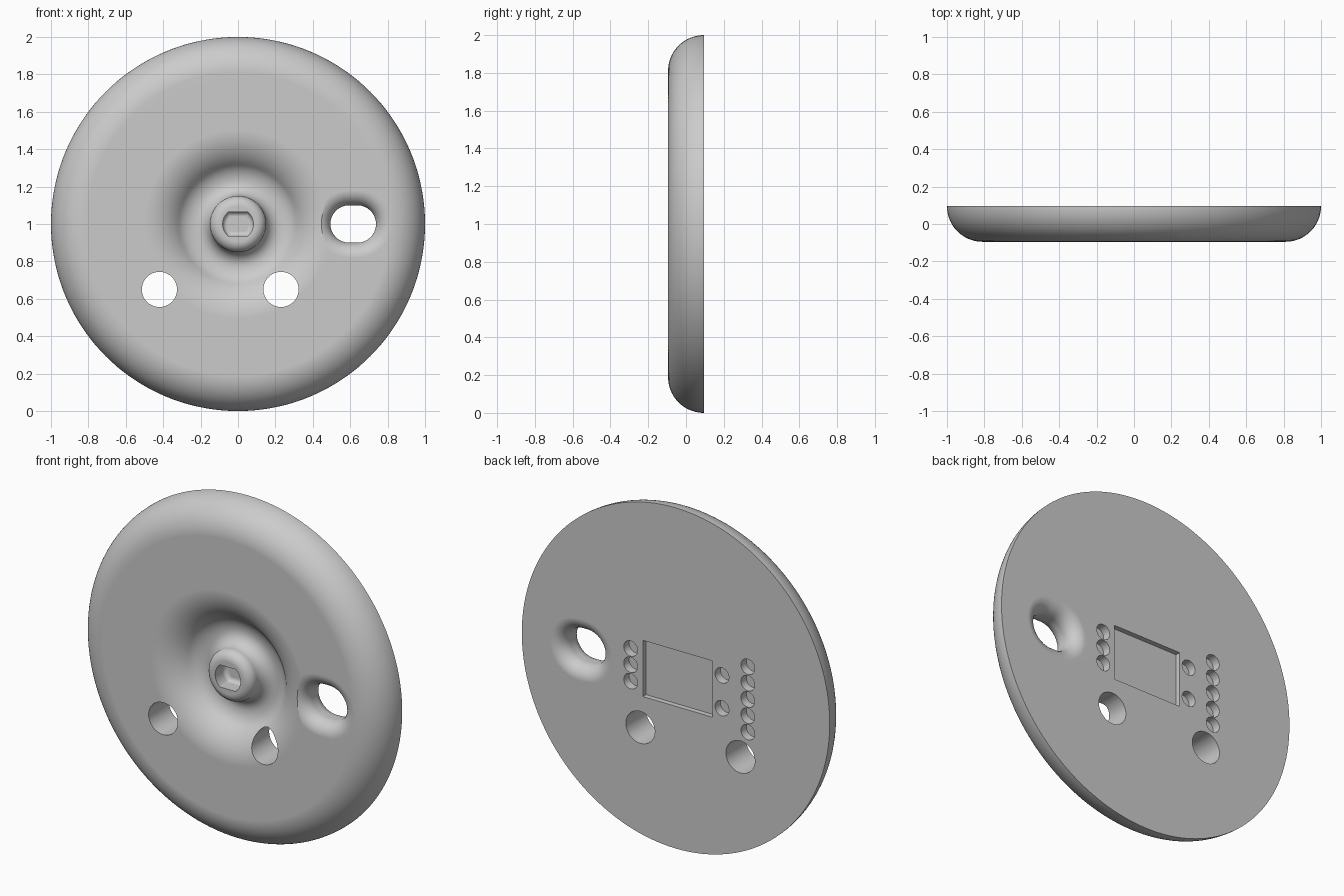
import bpy
import bmesh
import math
from mathutils import Matrix, Vector

if "Cube" in bpy.data.objects:
    bpy.data.objects.remove(bpy.data.objects["Cube"], do_unlink=True)

FRONT, BACK = -0.095, 0.095
CENTRE_Z = 1.0

grey = bpy.data.materials.new("plain grey")
grey.use_nodes = True
grey.diffuse_color = (0.6, 0.6, 0.6, 1)
grey.node_tree.nodes["Principled BSDF"].inputs["Base Color"].default_value = (0.6, 0.6, 0.6, 1)


def make_object(name, bm):
    bmesh.ops.recalc_face_normals(bm, faces=bm.faces)
    mesh = bpy.data.meshes.new(name)
    bm.to_mesh(mesh)
    bm.free()
    mesh.materials.append(grey)
    obj = bpy.data.objects.new(name, mesh)
    bpy.context.collection.objects.link(obj)
    return obj


def arc(cr, cy, radius, start, end, steps=12):
    """Points of an arc in the (radius, depth) plane, angles in degrees."""
    angles = [math.radians(start + (end - start) * i / steps) for i in range(steps + 1)]
    return [(cr + radius * math.cos(a), cy + radius * math.sin(a)) for a in angles]


def stadium(cx, cz, half, radius, n=16):
    """Outline of a rounded slot lying along x; a circle when half is 0."""
    points = []
    for side, first in ((1, -90), (-1, 90)):
        for i in range(n + 1 if half else n):
            a = math.radians(first + 180 * i / n)
            points.append((cx + side * half + radius * math.cos(a), cz + radius * math.sin(a)))
    return points


def loft(bm, rings):
    """Closed solid through (outline, y) rings."""
    loops = [[bm.verts.new((x, y, z)) for x, z in outline] for outline, y in rings]
    count = len(loops[0])
    for a, b in zip(loops, loops[1:]):
        for i in range(count):
            j = (i + 1) % count
            bm.faces.new((a[i], a[j], b[j], b[i]))
    bm.faces.new(loops[0])
    bm.faces.new(loops[-1])


# Disc body: hub, dished ring and rounded rim in one turned profile
floor, fillet, top = 0.035, 0.075, 0.055
hub_r, bowl, lip = 0.15, 0.12, 0.244
slope = math.radians(50)
bowl_r = hub_r + fillet
lip_r = bowl_r + (bowl + lip) * math.sin(slope)
profile = [(0, FRONT)]
profile += arc(hub_r - top, FRONT + top, top, -90, 0)
profile += arc(bowl_r, floor - fillet, fillet, 180, 90)
profile += arc(bowl_r, floor - bowl, bowl, 90, 40)[1:]
profile += arc(lip_r, FRONT + lip, lip, 220, 270)[1:]
profile += arc(0.81, BACK, BACK - FRONT, -90, 0, 20)
profile += [(0, BACK)]

bm = bmesh.new()
line = [bm.verts.new((r, y, 0)) for r, y in profile]
edges = [bm.edges.new(pair) for pair in zip(line, line[1:])]
bmesh.ops.spin(bm, geom=line + edges, cent=(0, 0, 0), axis=(0, 1, 0),
               angle=math.tau, steps=144, use_merge=False)
bmesh.ops.remove_doubles(bm, verts=bm.verts, dist=0.0001)
bmesh.ops.translate(bm, verts=bm.verts, vec=(0, 0, CENTRE_Z))
disc = make_object("disc_body", bm)

# Cutter for every opening
cut = bmesh.new()

# Two round through holes
for x in (-0.42, 0.23):
    hole = stadium(x, 0.65, 0, 0.094, 32)
    loft(cut, [(hole, -0.2), (hole, 0.2)])

# Side slot, flared smoothly toward both faces
flare = 0.08
front_flare = [(flare * (1 - math.cos(i * math.pi / 20)), FRONT + flare * (1 - math.sin(i * math.pi / 20)))
               for i in range(10, -1, -1)]
rings = [(flare, -0.2)] + front_flare
rings += [(offset, -y) for offset, y in reversed(front_flare)] + [(flare, 0.2)]
loft(cut, [(stadium(0.616, CENTRE_Z, 0.022, 0.1 + grow), y) for grow, y in rings])

# Hub socket: circle with two flats and a rounded floor
def socket(inset):
    circle = stadium(0, CENTRE_Z, 0, 0.082 - inset, 32)
    limit = 0.065 - inset
    return [(x, CENTRE_Z + max(-limit, min(limit, z - CENTRE_Z))) for x, z in circle]

rounding = 0.025
steps = [i * math.pi / 12 for i in range(7)]
loft(cut, [(socket(0), -0.2)] + [(socket(rounding * (1 - math.cos(a))), -0.025 + rounding * math.sin(a))
                                 for a in steps])

# Rear rectangular pocket
pocket = [(x, z) for x, z in ((-0.238, 0.835), (0.214, 0.835), (0.214, 1.165), (-0.238, 1.165))]
loft(cut, [(pocket, BACK - 0.03), (pocket, 0.2)])

# Rear blind holes in three columns
pitch = 0.096
for x, rows in ((0.293, (-1, 0, 1)), (-0.3, (-1, 1)), (-0.468, (-2, -1, 0, 1, 2))):
    for row in rows:
        dimple = stadium(x, CENTRE_Z + row * pitch, 0, 0.045, 16)
        loft(cut, [(dimple, BACK - 0.05), (dimple, 0.2)])

cutter = make_object("opening_cutter", cut)
cutter.hide_render = True

# Cut the openings and finish the shading
bpy.ops.object.select_all(action="DESELECT")
disc.select_set(True)
bpy.context.view_layer.objects.active = disc
cutting = disc.modifiers.new("openings", "BOOLEAN")
cutting.operation = "DIFFERENCE"
cutting.solver = "EXACT"
cutting.object = cutter
bpy.ops.object.modifier_apply(modifier=cutting.name)
bpy.data.objects.remove(cutter, do_unlink=True)
bpy.ops.object.shade_smooth_by_angle(angle=math.radians(30))
weighted = disc.modifiers.new("clean normals", "WEIGHTED_NORMAL")
weighted.keep_sharp = True
